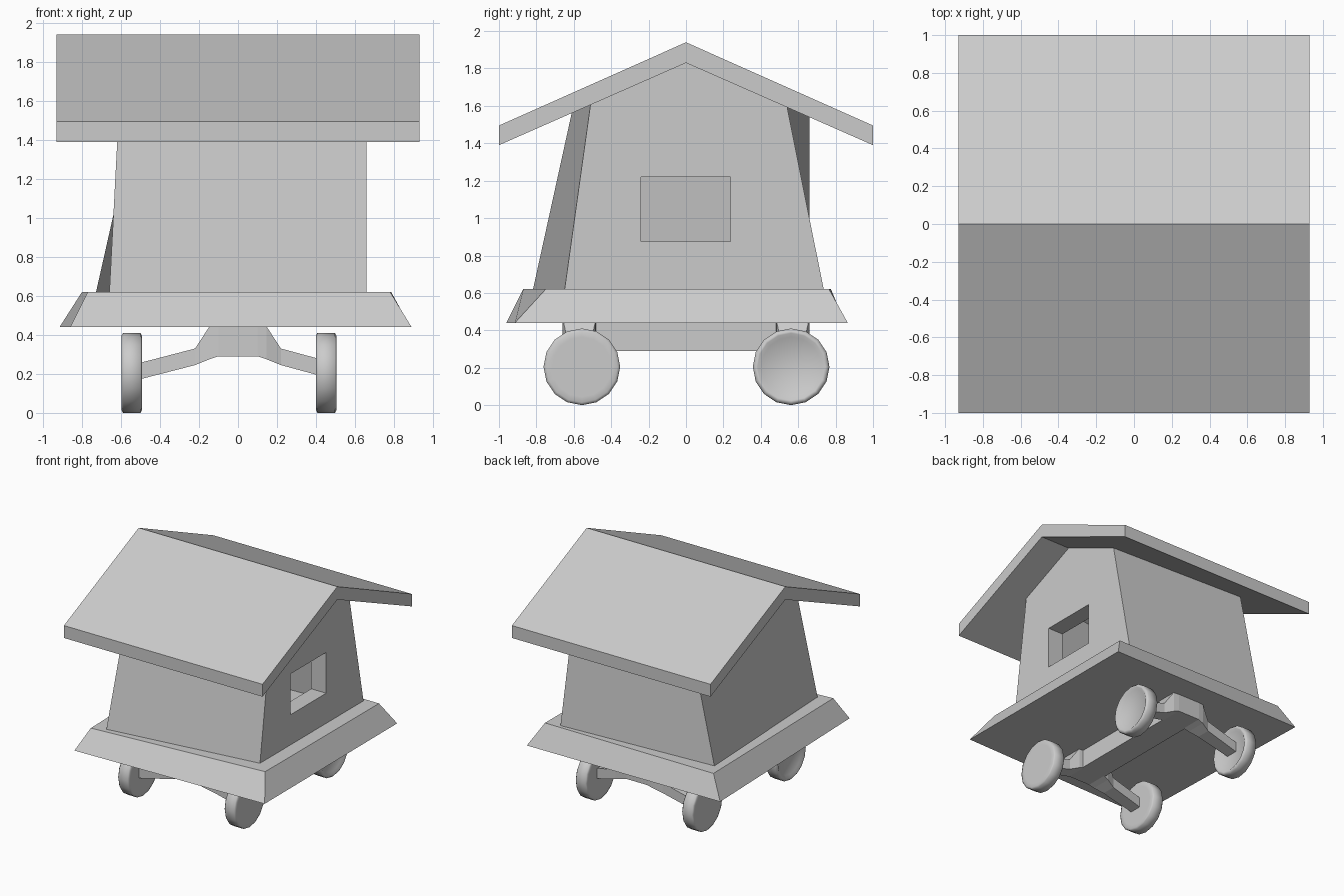
import bpy, bmesh
from math import sin, cos, pi

if "Cube" in bpy.data.objects:
    bpy.data.objects.remove(bpy.data.objects["Cube"])


def make(name, verts, faces, smooth=False):
    bm = bmesh.new()
    vs = [bm.verts.new(v) for v in verts]
    for f in faces:
        bm.faces.new([vs[i] for i in f])
    bmesh.ops.recalc_face_normals(bm, faces=bm.faces)
    for f in bm.faces:
        f.smooth = smooth
    me = bpy.data.meshes.new(name)
    bm.to_mesh(me)
    bm.free()
    ob = bpy.data.objects.new(name, me)
    bpy.context.scene.collection.objects.link(ob)
    return ob


def loft(name, rings, smooth=False):
    """Closed skin through equal-sized rings, capped at both ends."""
    n = len(rings[0])
    faces = [list(range(n)), list(range((len(rings) - 1) * n, len(rings) * n))]
    for r in range(len(rings) - 1):
        for i in range(n):
            j = (i + 1) % n
            faces.append((r * n + i, r * n + j, (r + 1) * n + j, (r + 1) * n + i))
    return make(name, [v for ring in rings for v in ring], faces, smooth)


def box(name, x0, x1, y0, y1, z0, z1):
    return loft(name, [[(x0, y0, z), (x1, y0, z), (x1, y1, z), (x0, y1, z)] for z in (z0, z1)])


def cut(ob, cutter):
    cutter.hide_render = True
    cutter.hide_viewport = False
    cutter.display_type = 'WIRE'
    m = ob.modifiers.new("cut", 'BOOLEAN')
    m.operation = 'DIFFERENCE'
    m.solver = 'EXACT'
    m.object = cutter


def house(name, inset, floor, drop):
    """Crooked gabled block; corners in order front-right, front-left, back-left, back-right."""
    low = [(.66, -.65), (-.66, -.82), (-.73, .66), (.66, .738)]
    top = [(.66, -.51), (-.61, -.61), (-.52, .66), (.66, .54)]
    sgn = [(1, -1), (-1, -1), (-1, 1), (1, 1)]

    def move(p, s):
        return p[0] - s[0] * inset, p[1] - s[1] * inset

    low = [move(p, s) for p, s in zip(low, sgn)]
    top = [move(p, s) for p, s in zip(top, sgn)]
    v = [(x, y, floor) for x, y in low]
    v += [(x, y, 1.835 - .44 * abs(y) - drop) for x, y in top]
    v += [(.66 - inset, 0, 1.835 - drop), (-.565 + inset, 0, 1.835 - drop)]
    return make(name, v, [(0, 1, 2, 3), (0, 1, 5, 4), (2, 3, 7, 6),
                          (1, 2, 6, 9, 5), (3, 0, 4, 8, 7), (4, 5, 9, 8), (6, 7, 8, 9)])


# Hollow walls with one window in the right side
walls = house("walls", 0, .61, 0)
cut(walls, house("room_cutter", .14, .625, .12))
cut(walls, box("window_cutter", .35, .85, -.24, .237, .875, 1.22))

# Gabled roof slab
gable = [(-1, 1.39), (0, 1.83), (1, 1.39), (1, 1.495), (0, 1.94), (-1, 1.495)]
make("roof", [(x, y, z) for x in (-.93, .93) for y, z in gable],
     [(0, 1, 4, 5), (1, 2, 3, 4), (6, 7, 10, 11), (7, 8, 9, 10)]
     + [(i, (i + 1) % 6, (i + 1) % 6 + 6, i + 6) for i in range(6)])

# Crooked flared base
loft("base", [
    [(.89, -.915, .44), (-.86, -.96, .44), (-.915, .85, .44), (.885, .865, .44)],
    [(.78, -.75, .62), (-.77, -.87, .62), (-.80, .775, .62), (.785, .765, .62)]])

# Chassis beam
box("chassis_beam", -.11, .11, -.5, .5, .29, .45)

# Axles: cranked arms swept along x as (x, low z, high z, half depth)
side = [(.46, .18, .265, .05), (.22, .245, .33, .06), (.145, .275, .445, .085), (.10, .29, .445, .09)]
for label, y in (("front", -.57), ("back", .57)):
    left = [(-.52, .168, .252, .05)] + [(-x, a, b, d) for x, a, b, d in side[1:]]
    rings = [[(x, y - d, a), (x, y + d, a), (x, y + d, b), (x, y - d, b)]
             for x, a, b, d in left + side[::-1]]
    loft(label + "_axle", rings)


# Wheels: smooth 16-sided discs, flat on one face and dished on the other
def wheel(name, xc, yc, flat_dir):
    prof = [(.0525, .16), (.0525, .19), (.045, .205), (-.04, .205),
            (-.0525, .192), (-.0525, .18), (-.038, .16)]
    rings = [[(xc + flat_dir * dx, yc + r * cos(2 * pi * i / 16), .205 + r * sin(2 * pi * i / 16))
              for i in range(16)] for dx, r in prof]
    loft(name, rings, True)


wheel("front_right_wheel", .452, -.557, 1)
wheel("back_right_wheel", .452, .562, -1)
wheel("front_left_wheel", -.545, -.557, 1)
wheel("back_left_wheel", -.545, .562, -1)
